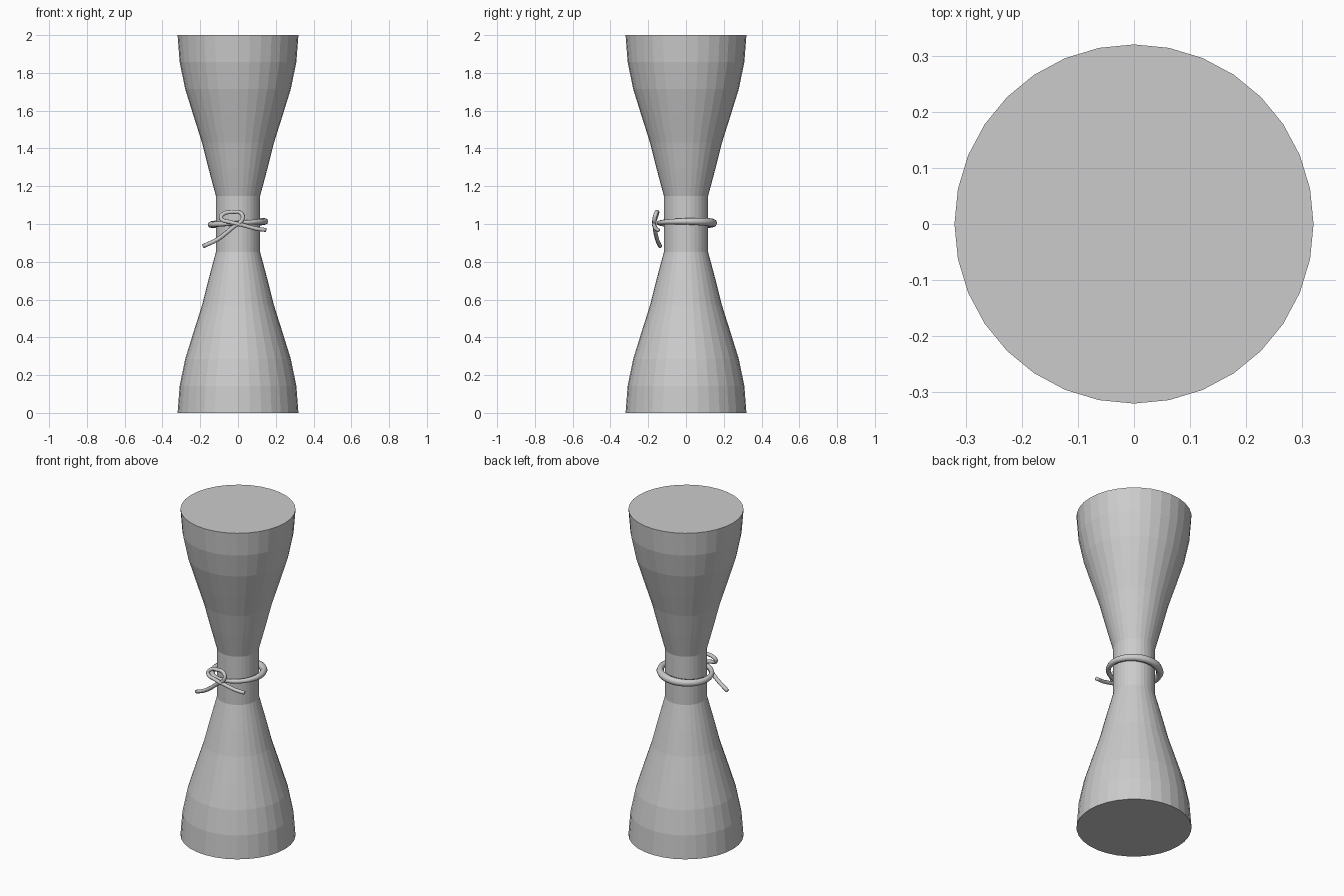
import bpy, bmesh, math

if "Cube" in bpy.data.objects:
    bpy.data.objects.remove(bpy.data.objects["Cube"])

grey = bpy.data.materials.new("plain grey")
grey.diffuse_color = (0.6, 0.6, 0.6, 1)
grey.use_nodes = True
grey.node_tree.nodes["Principled BSDF"].inputs["Base Color"].default_value = grey.diffuse_color


def finish(name, bm):
    bmesh.ops.recalc_face_normals(bm, faces=bm.faces)
    me = bpy.data.meshes.new(name)
    bm.to_mesh(me)
    bm.free()
    me.materials.append(grey)
    ob = bpy.data.objects.new(name, me)
    bpy.context.collection.objects.link(ob)
    return ob


# Flat-faced hourglass body: one half profile mirrored about z = 1
def body():
    half = [(0.32, 0), (0.309, 0.142), (0.28, 0.284), (0.236, 0.426),
            (0.191, 0.568), (0.155, 0.71), (0.117, 0.852)]
    profile = half + [(r, 2 - z) for r, z in reversed(half)]
    n = 32
    bm = bmesh.new()
    rings = [[bm.verts.new((r * math.cos(math.tau * i / n), r * math.sin(math.tau * i / n), z))
              for i in range(n)] for r, z in profile]
    for a, b in zip(rings, rings[1:]):
        for i in range(n):
            j = (i + 1) % n
            bm.faces.new((a[i], a[j], b[j], b[i]))
    bm.faces.new(rings[0][::-1])
    bm.faces.new(rings[-1])
    finish("hourglass_body", bm)


# Swept round cord along a smooth path; points are (x, y, z, radius)
def cord(name, pts, closed=False):
    cu = bpy.data.curves.new(name, 'CURVE')
    cu.dimensions = '3D'
    cu.bevel_depth = 1.0
    cu.bevel_resolution = 2
    cu.resolution_u = 5
    cu.use_fill_caps = True
    sp = cu.splines.new('BEZIER')
    sp.bezier_points.add(len(pts) - 1)
    sp.use_cyclic_u = closed
    for bp, (x, y, z, r) in zip(sp.bezier_points, pts):
        bp.co = (x, y, z)
        bp.radius = r
        bp.handle_left_type = bp.handle_right_type = 'AUTO'
    tmp = bpy.data.objects.new(name + "_path", cu)
    bpy.context.collection.objects.link(tmp)
    me = bpy.data.meshes.new_from_object(tmp.evaluated_get(bpy.context.evaluated_depsgraph_get()))
    bpy.data.objects.remove(tmp)
    bm = bmesh.new()
    bm.from_mesh(me)
    bmesh.ops.remove_doubles(bm, verts=bm.verts, dist=0.0001)
    for f in bm.faces:
        f.smooth = True
    finish(name, bm)


body()

# Slightly tilted cord ring, thinner towards the knot at the front
ring = []
for i in range(16):
    a = math.tau * i / 16
    r = 0.017 + 0.005 * math.sin(a)
    x, y = 0.143 * math.cos(a), 0.143 * math.sin(a)
    ring.append((x, y, 1.005 + 0.06 * x, r))
cord("cord_ring", ring, closed=True)

# Bow: left tail, single loop, right tail
bow = [(-0.185, -0.137, 0.882), (-0.11, -0.153, 0.918), (-0.03, -0.165, 0.98),
       (0.025, -0.166, 1.03), (0.015, -0.158, 1.058), (-0.03, -0.152, 1.063),
       (-0.08, -0.155, 1.052), (-0.09, -0.162, 1.03), (-0.04, -0.17, 1.01),
       (0.03, -0.168, 0.993), (0.09, -0.16, 0.977), (0.148, -0.148, 0.968)]
cord("cord_bow", [(x, y, z, 0.011) for x, y, z in bow])
